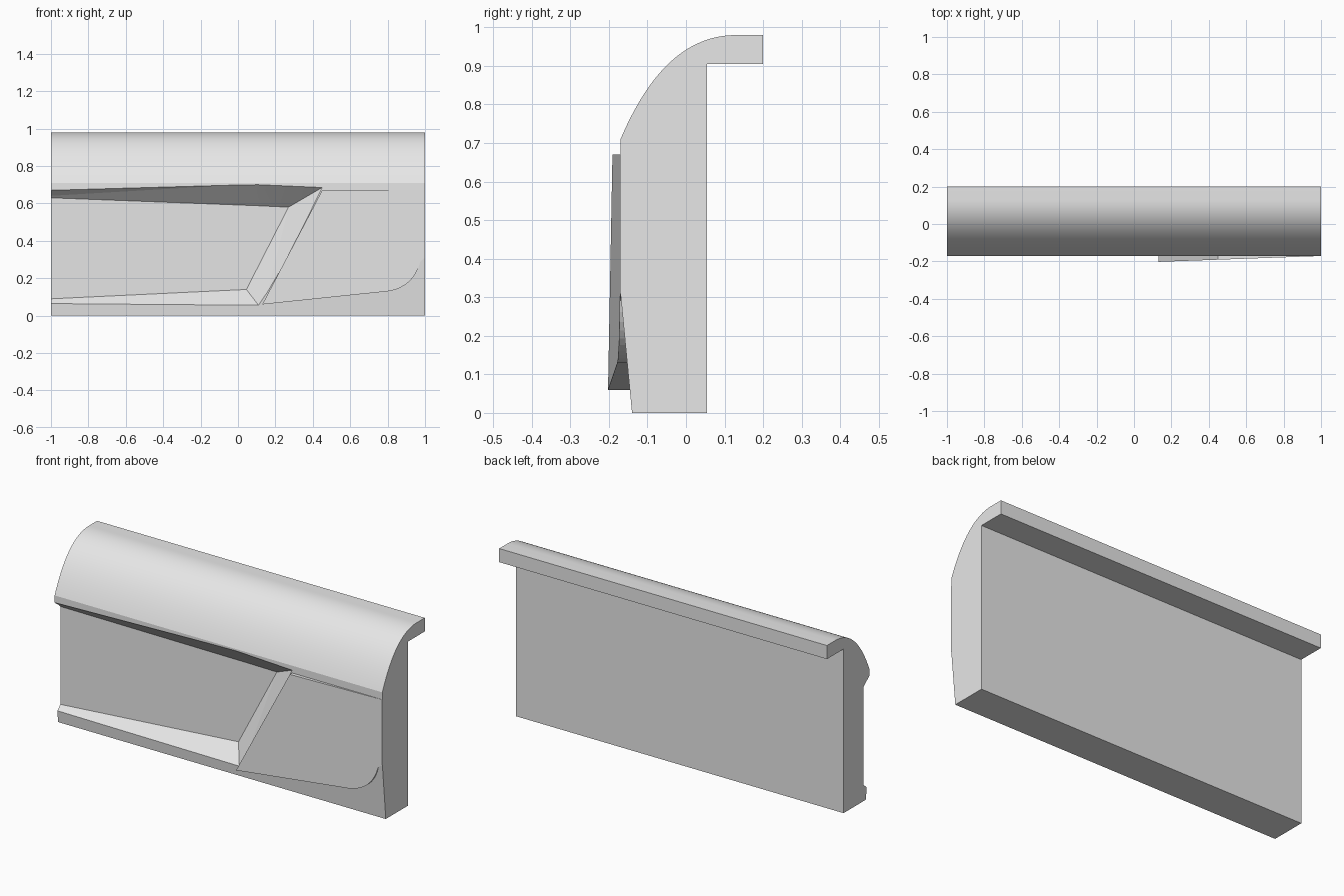
import bpy, bmesh, math
from mathutils import Vector

cube = bpy.data.objects.get("Cube")
if cube:
    bpy.data.objects.remove(cube, do_unlink=True)

grey = bpy.data.materials.new("plain grey")
grey.use_nodes = True
grey.diffuse_color = (0.8, 0.8, 0.8, 1)
grey.node_tree.nodes["Principled BSDF"].inputs["Base Color"].default_value = grey.diffuse_color


def make_object(name, bm):
    bmesh.ops.recalc_face_normals(bm, faces=bm.faces)
    mesh = bpy.data.meshes.new(name)
    bm.to_mesh(mesh)
    bm.free()
    mesh.materials.append(grey)
    obj = bpy.data.objects.new(name, mesh)
    bpy.context.collection.objects.link(obj)
    return obj


def activate(obj):
    bpy.ops.object.select_all(action='DESELECT')
    obj.select_set(True)
    bpy.context.view_layer.objects.active = obj


def bezier(points, steps):
    a, b, c, d = [Vector(p) for p in points]
    for i in range(steps + 1):
        t = i / steps
        s = 1 - t
        yield a * s**3 + b * 3 * s * s * t + c * 3 * s * t * t + d * t**3


# Wall section with rounded shoulder and rear lip, extruded along x
FRONT, BEND = -0.17, 0.31
profile = [Vector((-0.14, 0)), Vector((FRONT, BEND))]
profile += bezier([(FRONT, 0.71), (-0.11, 0.85), (-0.02, 0.98), (0.13, 0.98)], 32)
profile += [Vector(p) for p in ((0.2, 0.98), (0.2, 0.905), (0.055, 0.905), (0.055, 0))]
bm = bmesh.new()
end = bm.faces.new([bm.verts.new((-1, p.x, p.y)) for p in profile])
ext = bmesh.ops.extrude_face_region(bm, geom=[end], use_keep_orig=True)
bmesh.ops.translate(bm, vec=(2, 0, 0),
                    verts=[v for v in ext["geom"] if isinstance(v, bmesh.types.BMVert)])
wall = make_object("wall_panel", bm)

# Tapered recess: each corner has a floor point and a rim point
corners = {
    "low_left": ((-1, -0.12, 0.09), (-1, -0.146, 0.065)),
    "low_right": ((0.045, -0.06, 0.14), (0.11, -0.146, 0.055)),
    "top_right": ((0.27, -0.047, 0.58), (0.45, FRONT, 0.685)),
    "top_mid": ((0.1, -0.057, 0.588), (0.1, FRONT, 0.7)),
    "top_left": ((-1, -0.12, 0.63), (-1, FRONT, 0.67)),
}
for name, (floor, rim) in corners.items():
    floor, rim = Vector(floor), Vector(rim)
    reach = (-0.176 - floor.y) / (rim.y - floor.y)
    corners[name] = [floor, floor.lerp(rim, reach)]
# Run the left end of the cutter past the end of the wall
for left, right in (("low_left", "low_right"), ("top_left", "top_mid")):
    corners[left] = [r.lerp(l, 1.1) for l, r in zip(corners[left], corners[right])]
bm = bmesh.new()
for pair in corners.values():
    for p in pair:
        bm.verts.new(p)
bmesh.ops.convex_hull(bm, input=bm.verts[:])
cutter = make_object("recess_cutter", bm)
cutter.hide_render = True

activate(wall)
cut = wall.modifiers.new("recess", 'BOOLEAN')
cut.operation = 'DIFFERENCE'
cut.solver = 'EXACT'
cut.object = cutter
bpy.ops.object.modifier_apply(modifier=cut.name)
bpy.data.objects.remove(cutter, do_unlink=True)
activate(wall)
bpy.ops.object.shade_smooth_by_angle(angle=math.radians(5))

# Raised wedge plate, thickest at the recess and flush at the far end
outline = [Vector((0.13, 0.06))]
outline += bezier([(0.8, 0.13), (0.88, 0.14), (0.95, 0.19), (0.975, 0.29)], 10)
outline += [Vector(p) for p in ((1, BEND), (1, 0.67), (0.45, 0.67), (0.261, BEND))]
bm = bmesh.new()
front, back = [], []
for p in outline:
    front.append(bm.verts.new((p.x, -0.171 - (1 - p.x) * 0.036, p.y)))
    back.append(bm.verts.new((p.x, FRONT + 0.003 + max(0, BEND - p.y) * 0.097, p.y)))
bm.faces.new(front)
for i in range(len(outline)):
    j = (i + 1) % len(outline)
    bm.faces.new((front[i], front[j], back[j], back[i]))
wedge = make_object("wedge_plate", bm)
if wedge.data.polygons[0].normal.y > 0:
    wedge.data.flip_normals()
